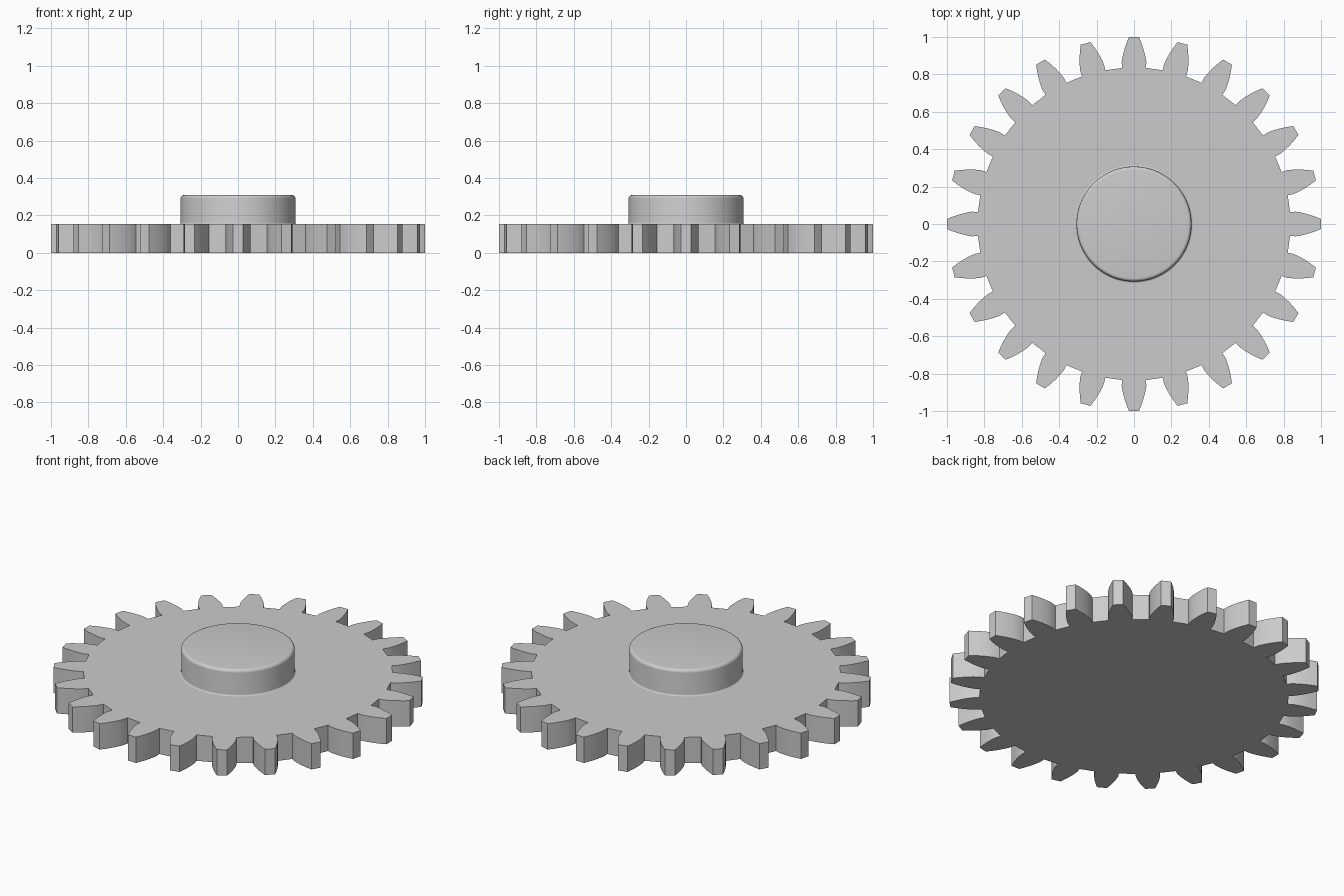
import bpy, bmesh
from math import sin, cos, pi, atan2, hypot

cube = bpy.data.objects.get("Cube")
if cube:
    bpy.data.objects.remove(cube, do_unlink=True)

TEETH = 24
THICK = 0.154
HUB_R, HUB_TOP = 0.307, 0.309

metal = bpy.data.materials.new("light grey metal")
metal.use_nodes = True
grey = (0.6, 0.6, 0.6, 1)
metal.diffuse_color = grey
metal.node_tree.nodes["Principled BSDF"].inputs["Base Color"].default_value = grey


def finish(name, bm):
    bmesh.ops.recalc_face_normals(bm, faces=bm.faces)
    mesh = bpy.data.meshes.new(name)
    bm.to_mesh(mesh)
    bm.free()
    mesh.materials.append(metal)
    obj = bpy.data.objects.new(name, mesh)
    bpy.context.collection.objects.link(obj)
    bpy.ops.object.select_all(action="DESELECT")
    obj.select_set(True)
    bpy.context.view_layer.objects.active = obj
    bpy.ops.object.shade_smooth_by_angle(angle=pi / 6)
    return obj


# Toothed disc: one curved tooth flank, mirrored and repeated round the rim
flank = [(0.834, 0.064), (0.865, 0.066), (0.90, 0.060), (0.935, 0.051),
         (0.97, 0.039), (0.9995, 0.027)]
tooth = [(r, -w) for r, w in flank] + [(r, w) for r, w in reversed(flank)]
bm = bmesh.new()
outline = []
for i in range(TEETH):
    for x, y in tooth:
        a, r = atan2(y, x) + 2 * pi * i / TEETH, hypot(x, y)
        outline.append(bm.verts.new((r * cos(a), r * sin(a), 0)))
base = bm.faces.new(outline)
top = bmesh.ops.extrude_face_region(bm, geom=[base], use_keep_orig=True)
bmesh.ops.translate(bm, vec=(0, 0, THICK),
                    verts=[v for v in top["geom"] if isinstance(v, bmesh.types.BMVert)])
finish("gear_disc", bm)

# Hub: turned profile with a small foot fillet and a rounded upper rim
FOOT, RIM, STEPS = 0.008, 0.018, 5
arc = [pi / 2 * k / STEPS for k in range(STEPS + 1)]
profile = [(HUB_R + FOOT * (1 - sin(a)), THICK + FOOT * (1 - cos(a))) for a in arc]
profile += [(HUB_R - RIM * (1 - cos(a)), HUB_TOP - RIM * (1 - sin(a))) for a in arc]
profile.append((0, HUB_TOP))
bm = bmesh.new()
verts = [bm.verts.new((r, 0, z)) for r, z in profile]
edges = [bm.edges.new(pair) for pair in zip(verts, verts[1:])]
bmesh.ops.spin(bm, geom=verts + edges, cent=(0, 0, 0), axis=(0, 0, 1),
               angle=2 * pi, steps=96, use_merge=True)
bmesh.ops.remove_doubles(bm, verts=bm.verts, dist=0.0001)
finish("hub", bm)
